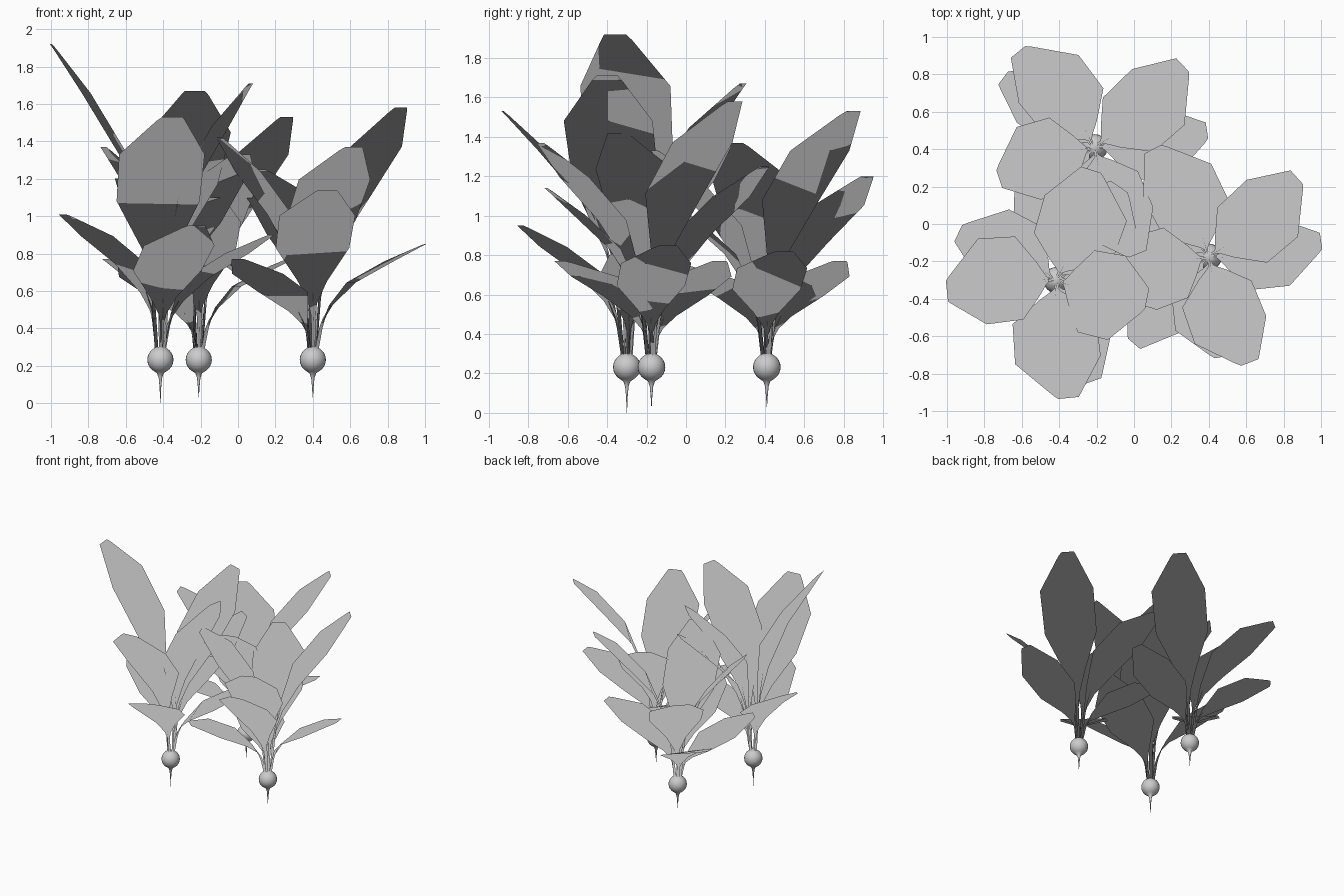
import bpy, bmesh
from math import cos, sin, radians
from mathutils import Vector

if "Cube" in bpy.data.objects:
    bpy.data.objects.remove(bpy.data.objects["Cube"])

grey = bpy.data.materials.new("pale_grey")
grey.use_nodes = True
grey.diffuse_color = (0.6, 0.6, 0.6, 1)
grey.node_tree.nodes["Principled BSDF"].inputs["Base Color"].default_value = (0.6, 0.6, 0.6, 1)

BASE = 0.28  # height where the stems leave the bulb
# Leaf profile: outward fraction, height fraction, half width fraction
PROFILE = [(0, 0, .04), (.04, .22, .05), (.065, .3, .12), (.13, .43, .38),
           (.31, .64, .97), (.66, .84, 1), (.96, .983, .34), (1, 1, .24)]


def add_object(name, bm):
    """Turn a bmesh into a smooth-shaded object."""
    for face in bm.faces:
        face.smooth = True
    mesh = bpy.data.meshes.new(name)
    bm.to_mesh(mesh)
    bm.free()
    mesh.materials.append(grey)
    obj = bpy.data.objects.new(name, mesh)
    bpy.context.collection.objects.link(obj)
    return obj


def add_strip(bm, path, direction, half_widths):
    """Ribbon of quads along a path."""
    rows = [[bm.verts.new(p + direction * s * w) for s in (1, -1)]
            for p, w in zip(path, half_widths)]
    for a, b in zip(rows, rows[1:]):
        bm.faces.new((a[0], a[1], b[1], b[0]))


def add_leaf(name, root, tip, width):
    """Blade that arches out from the bulb and hooks sideways, on a thin crossed stem."""
    root, tip = Vector(root), Vector(tip)
    out = (tip - root).to_2d()
    reach = out.length
    out = out.normalized().to_3d()
    side = Vector((-out.y, out.x, 0))
    path = [Vector((root.x, root.y, BASE)) + out * (.02 + f * (reach - .02))
            - side * reach * .25 * f * (1 - f)
            + Vector((0, 0, h * (tip.z - BASE))) for f, h, w in PROFILE]

    bm = bmesh.new()
    add_strip(bm, path, side, [width * w for f, h, w in PROFILE])
    add_strip(bm, path[:4], out, (.01, .009, .007, .002))
    mesh = add_object(name, bm).data
    # Foliage normals all point up so the blades shade evenly
    mesh.normals_split_custom_set_from_vertices([(0, 0, 1)] * len(mesh.vertices))


def add_bulb(name, root, bottom):
    """Smooth round root, lathed from a profile down to a thin tail."""
    rings = [(.0, .302), (.025, .299)]
    rings += [(.07 * cos(radians(a)), .232 + .07 * sin(radians(a))) for a in range(60, -61, -15)]
    rings += [(.018, .16), (.009, .135), (.004, .08), (.001, bottom)]
    bm = bmesh.new()
    verts = [bm.verts.new((r, 0, z)) for r, z in rings]
    edges = [bm.edges.new(pair) for pair in zip(verts, verts[1:])]
    bmesh.ops.spin(bm, geom=verts + edges, cent=(0, 0, 0), axis=(0, 0, 1),
                   angle=radians(360), steps=24, use_duplicate=False)
    bmesh.ops.remove_doubles(bm, verts=bm.verts, dist=.0001)
    bmesh.ops.recalc_face_normals(bm, faces=bm.faces)
    add_object(name, bm).location = (*root, 0)


# Each plant: bulb position, tail end, blade half widths, leaf tips (tall ones, then low ones)
PLANTS = {
    "left": ((.4, -.175), .03, .205, .18,
             [(.87, .25, 1.58), (.1, .4, 1.25), (-.1, -.35, 1.42), (.62, -.74, 1.37), (.48, -.71, 1.14)],
             [(1, -.09, .85), (.0, -.64, .77), (-.09, .17, .77)]),
    "back": ((-.21, .41), .03, .205, .18,
             [(.26, .85, 1.53), (-.62, .92, 1.2), (-.72, .24, 1.37), (.02, -.16, 1.33), (-.13, -.13, 1.1)],
             [(.39, .5, .82), (-.61, -.03, .75), (-.7, .78, .77)]),
    "right": ((-.415, -.3), 0, .23, .2,
              [(-1, -.36, 1.92), (-.35, -.93, 1.53), (.07, -.4, 1.71), (-.23, .29, 1.67), (-.08, .2, 1.35)],
              [(-.94, -.05, 1.01), (-.22, -.84, .95), (.18, -.1, .9)]),
}

for plant, (root, bottom, tall_width, low_width, tall, low) in PLANTS.items():
    add_bulb(plant + "_bulb", root, bottom)
    for kind, width, tips in (("tall", tall_width, tall), ("low", low_width, low)):
        for i, tip in enumerate(tips, 1):
            add_leaf(f"{plant}_{kind}_leaf_{i}", (*root, 0), tip, width)
